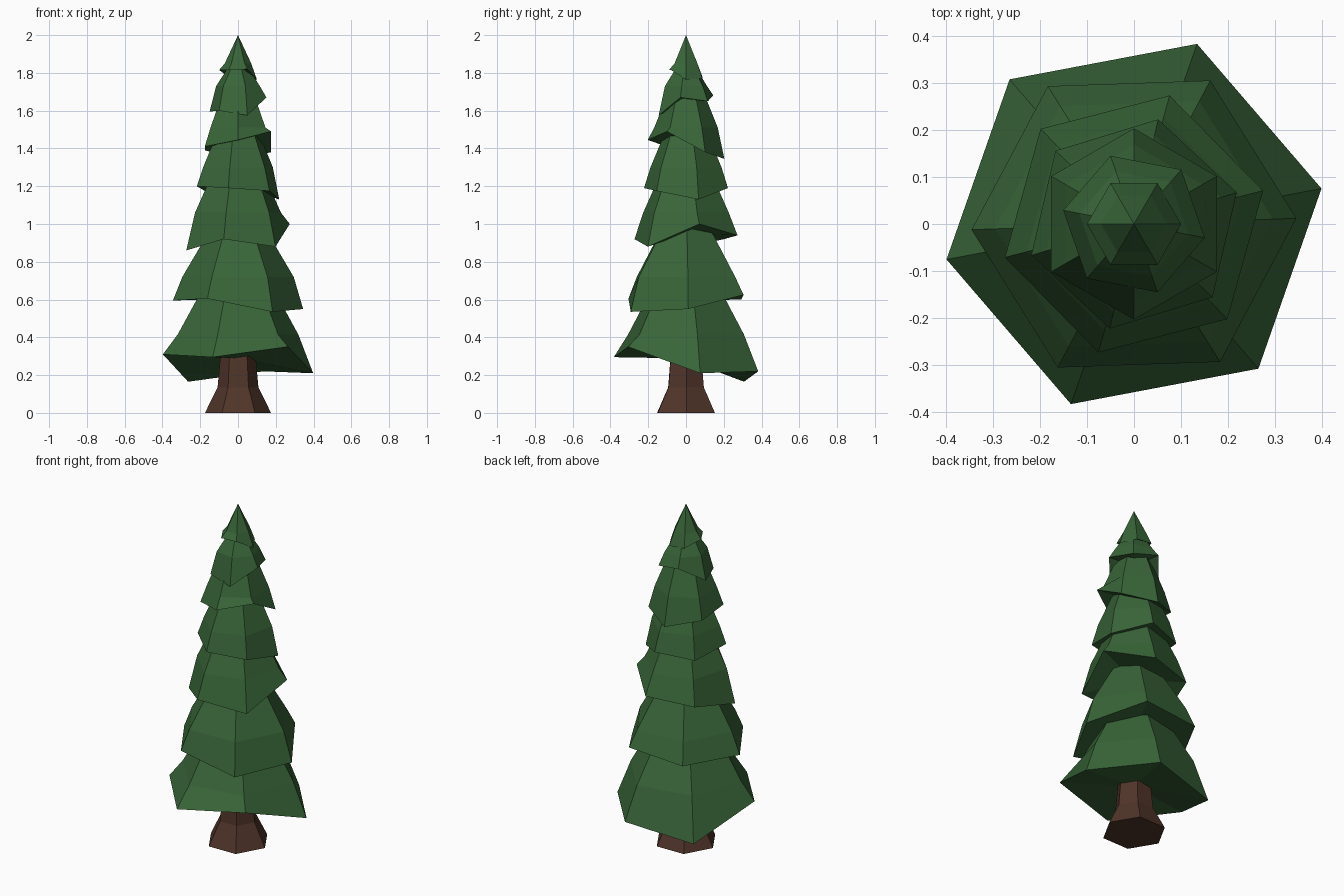
import bpy
from math import cos, sin, radians

if "Cube" in bpy.data.objects:
    bpy.data.objects.remove(bpy.data.objects["Cube"])


def material(name, rgb):
    m = bpy.data.materials.new(name)
    m.diffuse_color = (*rgb, 1)
    m.use_nodes = True
    m.node_tree.nodes["Principled BSDF"].inputs["Base Color"].default_value = m.diffuse_color
    return m


def ring(r, turn, heights):
    n = len(heights)
    return [(r * cos(radians(turn + 360 * i / n)), r * sin(radians(turn + 360 * i / n)), z)
            for i, z in enumerate(heights)]


def loft(name, rings, bottom, top, mat):
    # stack of equal rings, closed by a fan at each end
    n = len(rings[0])
    verts = [v for r in rings for v in r] + [(0, 0, bottom), (0, 0, top)]
    b, t, last = len(verts) - 2, len(verts) - 1, (len(rings) - 1) * n
    faces = []
    for i in range(n):
        j = (i + 1) % n
        for k in range(len(rings) - 1):
            faces.append((k * n + i, k * n + j, k * n + n + j, k * n + n + i))
        faces.append((b, j, i))
        faces.append((last + i, last + j, t))
    mesh = bpy.data.meshes.new(name)
    mesh.from_pydata(verts, [], faces)
    mesh.materials.append(mat)
    ob = bpy.data.objects.new(name, mesh)
    bpy.context.collection.objects.link(ob)
    return ob


green = material("needles", (0.04, 0.13, 0.04))
brown = material("bark", (0.08, 0.035, 0.022))

# flared six-sided trunk
loft("trunk", [ring(r, 1, [z] * 6) for r, z in ((0.175, 0), (0.108, 0.135), (0.088, 0.36))],
     0, 0.36, brown)

# branch tiers: rim radius, turn, uneven rim heights, shoulder radius and height, apex
tiers = [
    (0.405, 10.7, (0.21, 0.22, 0.165, 0.31, 0.295, 0.35), 0.325, 0.415, 1.00),
    (0.345, 2, (0.55, 0.625, 0.60, 0.595, 0.605, 0.535), 0.295, 0.72, 1.22),
    (0.283, 14.5, (1.0, 0.94, 0.92, 0.86, 0.92, 0.88), 0.235, 1.06, 1.57),
    (0.228, 17, (1.13, 1.19, 1.17, 1.20, 1.19, 1.175), 0.193, 1.30, 1.75),
    (0.203, 30, (1.38, 1.345, 1.39, 1.41, 1.445, 1.49), 0.168, 1.51, 1.93),
    (0.153, 49, (1.65, 1.68, 1.595, 1.60, 1.575, 1.67), 0.118, 1.73, 1.91),
    (0.10, 0, (1.765, 1.77, 1.78, 1.815, 1.815, 1.82), 0.07, 1.85, 2.00),
]
for i, (r, turn, rim, sr, sz, apex) in enumerate(tiers):
    loft(f"branch_tier_{i + 1}", [ring(r, turn, rim), ring(sr, turn, [sz] * 6)],
         sum(rim) / 6 + 0.03, apex, green)
